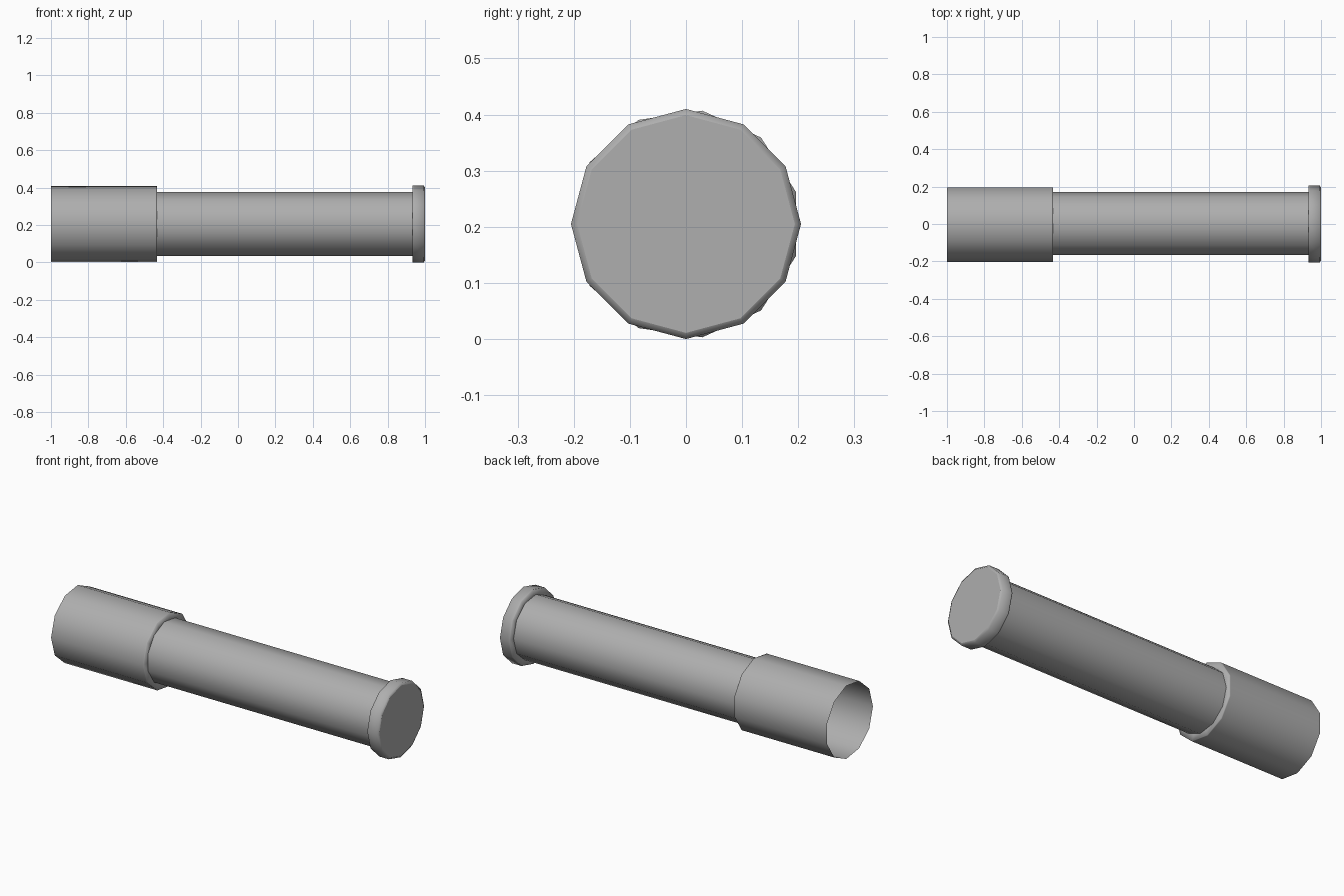
import bpy
import bmesh
from math import radians, sin, cos, pi

if "Cube" in bpy.data.objects:
    bpy.data.objects.remove(bpy.data.objects["Cube"])

CZ = 0.205  # height of the long axis

grey = bpy.data.materials.new("dark_grey")
grey.diffuse_color = (0.425, 0.425, 0.425, 1)
grey.use_nodes = True
grey.node_tree.nodes["Principled BSDF"].inputs["Base Color"].default_value = grey.diffuse_color


def turned(name, sides, start, profile, close_start=False, close_end=False):
    """Spin an (x, radius) profile round the x axis; walls smooth, end discs flat."""
    bm = bmesh.new()
    rings = []
    for x, r in profile:
        angles = [radians(start) + 2 * pi * i / sides for i in range(sides)]
        rings.append([bm.verts.new((x, r * cos(a), CZ + r * sin(a))) for a in angles])
    for a, b in zip(rings, rings[1:]):
        for i in range(sides):
            j = (i + 1) % sides
            bm.faces.new((a[i], a[j], b[j], b[i])).smooth = True
    # end discs get their own vertices so the walls keep clean shading
    for wanted, ring, step in ((close_start, rings[0], -1), (close_end, rings[-1], 1)):
        if wanted:
            bm.faces.new([bm.verts.new(v.co) for v in ring][::step])
    mesh = bpy.data.meshes.new(name)
    bm.to_mesh(mesh)
    bm.free()
    mesh.materials.append(grey)
    obj = bpy.data.objects.new(name, mesh)
    bpy.context.collection.objects.link(obj)
    return obj


# Wide hollow sleeve, open at the left, with a soft lip around the inner tube
turned("outer_sleeve", 11, 180,
       [(-1, 0.204), (-0.44, 0.204), (-0.434, 0.204), (-0.434, 0.165)])

# Narrow tube, its facets turned half a step against the sleeve
turned("inner_tube", 11, 0, [(-0.44, 0.172), (0.94, 0.172)], close_start=True)

# End flange with a soft back edge and a slightly rounded outer rim
turned("end_flange", 12, 0,
       [(0.934, 0.165), (0.934, 0.205), (0.94, 0.205), (0.994, 0.205), (1, 0.194)],
       close_end=True)
